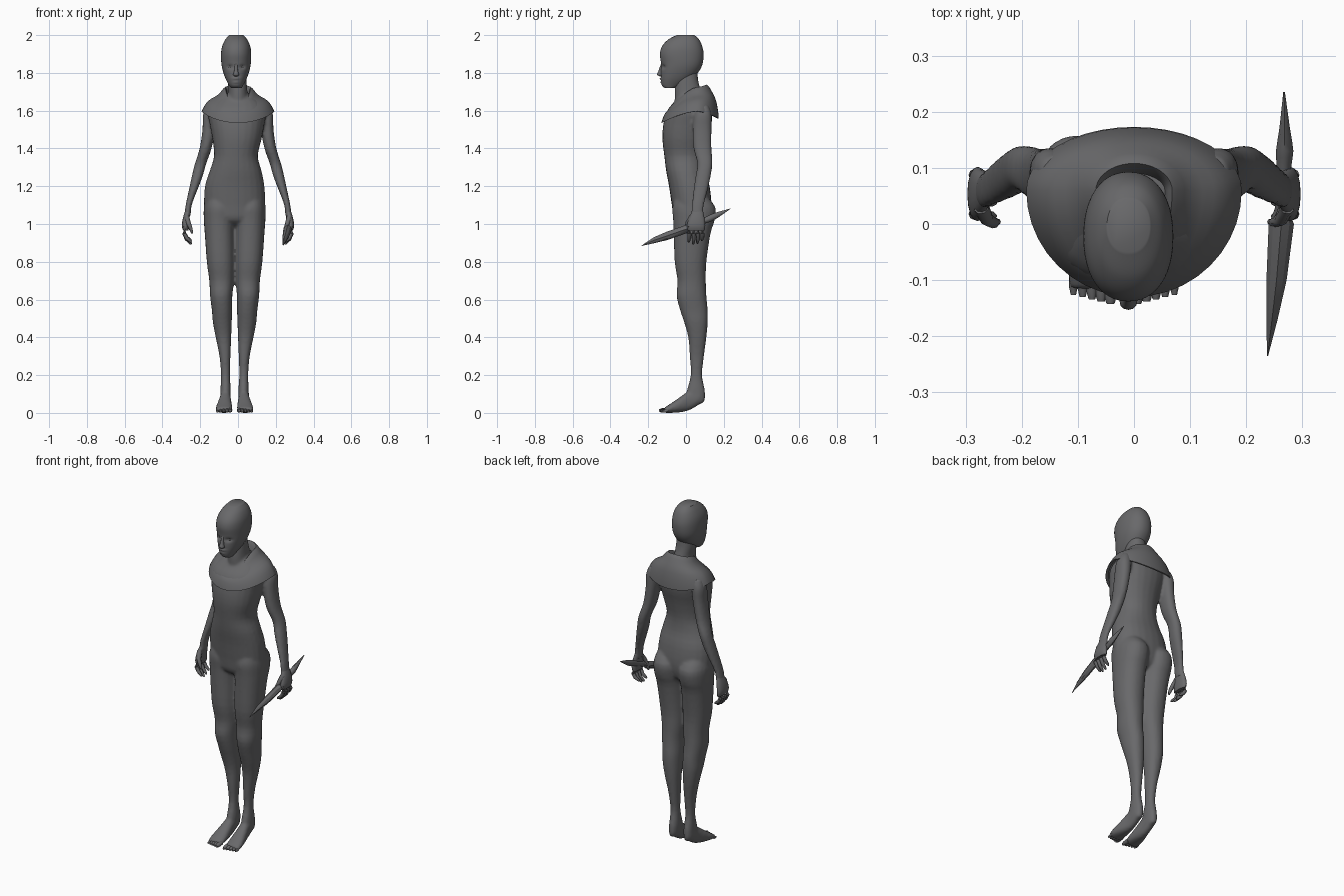
import bpy, bmesh, math
from mathutils import Vector

if "Cube" in bpy.data.objects:
    bpy.data.objects.remove(bpy.data.objects["Cube"])

grey = bpy.data.materials.new("dark grey")
grey.use_nodes = True
grey.diffuse_color = (0.14, 0.14, 0.145, 1)
grey.node_tree.nodes["Principled BSDF"].inputs["Base Color"].default_value = grey.diffuse_color


def select_only(objects):
    bpy.ops.object.select_all(action="DESELECT")
    for item in objects:
        item.select_set(True)
    bpy.context.view_layer.objects.active = objects[0]


def skin(name, rings, capped=True, angle=50):
    """Bridge a list of equal point rings into one smooth-shaded object."""
    bm = bmesh.new()
    loops = [[bm.verts.new(point) for point in ring] for ring in rings]
    for low, high in zip(loops, loops[1:]):
        count = len(low)
        for i in range(count):
            j = (i + 1) % count
            bm.faces.new((low[i], low[j], high[j], high[i]))
    if capped:
        bm.faces.new(loops[0])
        bm.faces.new(loops[-1])
    bmesh.ops.recalc_face_normals(bm, faces=bm.faces)
    mesh = bpy.data.meshes.new(name)
    bm.to_mesh(mesh)
    bm.free()
    mesh.materials.append(grey)
    obj = bpy.data.objects.new(name, mesh)
    bpy.context.collection.objects.link(obj)
    select_only([obj])
    bpy.ops.object.shade_smooth_by_angle(angle=math.radians(angle))
    return obj


def blend(rows, steps):
    """Catmull-Rom interpolation between section rows."""
    result = []
    for k in range(len(rows) - 1):
        quad = [rows[max(k - 1, 0)], rows[k], rows[k + 1], rows[min(k + 2, len(rows) - 1)]]
        for s in range(steps):
            t = s / steps
            result.append([b + t * (c - a + t * (2*a - 5*b + 4*c - d + t * (3*b - a - 3*c + d))) / 2
                           for a, b, c, d in zip(*quad)])
    return result + [rows[-1]]


def loft(name, rows, axis="z", side=1, centre=0, steps=3, sides=24, power=2.2, angle=50):
    """Rows hold a position on the axis and the low and high bounds of both widths."""
    rings = []
    for t, a0, a1, b0, b1 in blend(rows, steps):
        ring = []
        for i in range(sides):
            turn = math.tau * i / sides
            c, s = math.cos(turn), math.sin(turn)
            c = math.copysign(abs(c) ** (2 / power), c)
            s = math.copysign(abs(s) ** (2 / power), s)
            a = centre + side * ((a0 + a1) / 2 + c * (a1 - a0) / 2)
            b = (b0 + b1) / 2 + s * (b1 - b0) / 2
            ring.append((a, b, t) if axis == "z" else (a, t, b))
        rings.append(ring)
    return skin(name, rings, angle=angle)


def tube(name, points, radii, sides=8):
    """Tapered round limb along a short path."""
    points = [Vector(p) for p in points]
    rings = []
    for k, point in enumerate(points):
        along = points[min(k + 1, len(points) - 1)] - points[max(k - 1, 0)]
        frame = along.to_track_quat("Z", "Y")
        rings.append([point + frame @ Vector((math.cos(math.tau * i / sides), math.sin(math.tau * i / sides), 0))
                      * radii[k] for i in range(sides)])
    return skin(name, rings)


# Trunk and neck
parts = [loft("body", [
    (.98, -.1, .07, 0, .08), (1.02, -.175, .14, -.06, .12), (1.1, -.18, .145, -.075, .135),
    (1.2, -.175, .14, -.09, .125), (1.28, -.15, .125, -.105, .105), (1.36, -.127, .105, -.115, .1),
    (1.45, -.135, .125, -.125, .115), (1.53, -.15, .14, -.12, .135), (1.6, -.16, .15, -.1, .14),
    (1.65, -.12, .12, -.06, .13), (1.69, -.06, .06, -.03, .1)])]
parts.append(loft("neck", [
    (1.62, -.06, .06, -.06, .1), (1.7, -.05, .05, -.06, .08),
    (1.76, -.055, .045, -.055, .065), (1.82, -.05, .04, -.05, .06)]))

LEG = [(1.16, .03, .14, -.05, .1), (1.09, 0, .162, -.072, .155), (1.02, 0, .163, -.068, .152),
       (.95, .002, .158, -.065, .13), (.8, .002, .147, -.06, .108), (.7, .006, .134, -.045, .105),
       (.62, .012, .13, -.05, .108), (.54, .013, .12, -.03, .115), (.48, .015, .115, -.01, .115),
       (.4, .018, .1, .012, .108), (.3, .022, .08, .02, .095), (.2, .025, .072, .025, .085),
       (.12, .02, .075, .005, .1), (.07, .022, .075, 0, .1), (.05, .03, .065, .03, .09)]
FOOT = [(.1, .035, .06, .07, .1), (.07, .022, .075, .045, .13), (.02, .02, .078, .015, .12),
        (-.03, .015, .09, .003, .085), (-.08, .012, .1, 0, .05), (-.115, .015, .098, 0, .028)]
ARM = [(1.63, .1, .165, .07, .12), (1.58, .11, .185, .045, .135), (1.5, .12, .188, .035, .135),
       (1.4, .14, .203, .04, .135), (1.32, .168, .228, .06, .14), (1.25, .188, .245, .05, .13),
       (1.18, .215, .26, .04, .115), (1.1, .245, .277, .03, .095), (1.04, .25, .285, .028, .09)]
PALM = [(1.07, .25, .28, .033, .09), (1.03, .257, .292, .015, .098),
        (.99, .26, .297, .005, .102), (.965, .263, .29, .01, .098)]

# Limbs, mirrored; the legs share an axis slightly off centre
leg_axis = -.018
for side, word in ((1, "left"), (-1, "right")):
    parts.append(loft(word + "_leg", LEG, side=side, centre=leg_axis))
    parts.append(loft(word + "_foot", FOOT, axis="y", side=side, centre=leg_axis))
    parts.append(loft(word + "_arm", ARM, side=side))
    loft(word + "_palm", PALM, side=side, sides=16)
    for n in range(4):
        y = .018 + .023 * n
        drop = (.01, 0, .004, .018)[n]
        tube(f"{word}_finger_{n + 1}",
             [(side * .28, y, .985), (side * .284, y, .95), (side * .272, y, .92 + drop / 2),
              (side * .252, y - .003, .898 + drop), (side * .246, y - .004, .893 + drop)],
             (.011, .011, .01, .007, .003))
    tube(word + "_thumb", [(side * .272, .03, 1.04), (side * .262, .008, 1.005),
                           (side * .25, .002, .975), (side * .242, .004, .95)], (.014, .012, .01, .005))
    for n in range(5):
        x = leg_axis + side * (.024 + .0165 * n)
        tip = -.142 + .004 * n
        radius = .012 - .001 * n
        tube(f"{word}_toe_{n + 1}", [(x, -.095, .016), (x, tip + .015, radius + .001),
                                     (x, tip, radius)], (radius, radius, radius * .6))

# Fuse trunk and limbs into one skin
select_only(parts)
bpy.ops.object.join()
body = bpy.context.object
body.name = "body"
remesh = body.modifiers.new("fuse", "REMESH")
remesh.mode = "VOXEL"
remesh.voxel_size = .008
remesh.use_smooth_shade = True
relax = body.modifiers.new("relax", "SMOOTH")
relax.iterations = 4
for modifier in ("fuse", "relax"):
    bpy.ops.object.modifier_apply(modifier=modifier)
bpy.ops.object.shade_smooth()

# Head with flat crown, then press in the eye sockets and shape the face
head = loft("head", [
    (1.72, -.035, .02, -.113, -.06), (1.735, -.048, .028, -.128, -.02), (1.77, -.066, .046, -.134, .035),
    (1.81, -.08, .06, -.133, .07), (1.85, -.088, .068, -.132, .088), (1.9, -.09, .07, -.138, .093),
    (1.94, -.084, .065, -.127, .086), (1.975, -.068, .05, -.096, .07), (2, -.048, .028, -.05, .045)],
    steps=6, sides=48)
# x, z, spread across, spread up, push
FACE = [(-.042, 1.832, .014, .01, .013), (.022, 1.832, .014, .01, .013),
        (-.01, 1.782, .02, .005, .004), (-.01, 1.76, .018, .003, .004),
        (-.01, 1.769, .014, .004, -.007), (-.01, 1.752, .013, .004, -.005)]
for vert in head.data.vertices:
    if vert.co.y < -.03:
        x, z = vert.co.x, vert.co.z
        for fx, fz, wide, tall, push in FACE:
            vert.co.y += push * math.exp(-((x - fx) / wide) ** 2 - ((z - fz) / tall) ** 2)
loft("nose", [(1.782, -.018, -.002, -.14, -.12), (1.79, -.026, .006, -.153, -.12),
              (1.81, -.02, 0, -.146, -.12), (1.85, -.017, -.003, -.132, -.115)], sides=12)
for side, word in ((1, "left"), (-1, "right")):
    bpy.ops.mesh.primitive_uv_sphere_add(segments=12, ring_count=8, radius=.011,
                                         location=(-.01 + side * .031, -.104, 1.832))
    eye = bpy.context.object
    eye.name = word + "_eye"
    eye.data.materials.append(grey)
    bpy.ops.object.shade_smooth()

# Short shoulder cape: half width, front y, back y, then height at front, side, back
CAPE = [(.055, -.06, .09, 1.6, 1.69, 1.69), (.068, -.085, .108, 1.605, 1.725, 1.738),
        (.105, -.105, .135, 1.592, 1.685, 1.705), (.16, -.118, .16, 1.572, 1.65, 1.65),
        (.192, -.13, .173, 1.535, 1.597, 1.56), (.172, -.118, .15, 1.552, 1.605, 1.575)]
cape_rings = []
for width, front, back, z_front, z_side, z_back in blend(CAPE, 3):
    ring = []
    middle = .06
    for i in range(40):
        turn = math.tau * i / 40
        c = math.cos(turn)
        reach, z_end = (back - middle, z_back) if c > 0 else (middle - front, z_front)
        ring.append((width * math.sin(turn), middle + c * reach, z_side + (z_end - z_side) * abs(c) ** 1.6))
    cape_rings.append(ring)
skin("shoulder_cape", cape_rings, capped=False, angle=60)

# Dagger held in the left hand
loft("dagger_blade", [
    (-.235, .237, .239, .884, .886), (-.17, .236, .256, .898, .93), (-.1, .236, .272, .915, .96),
    (0, .24, .285, .95, .995), (.025, .25, .275, .972, 1)], axis="y", steps=1, sides=8, power=1.6, angle=30)
loft("dagger_grip", [
    (.01, .25, .276, .965, .998), (.1, .254, .28, 1.002, 1.035), (.13, .253, .284, 1.012, 1.05),
    (.17, .259, .278, 1.034, 1.064), (.235, .266, .269, 1.08, 1.082)], axis="y", steps=2, sides=8, power=2)
